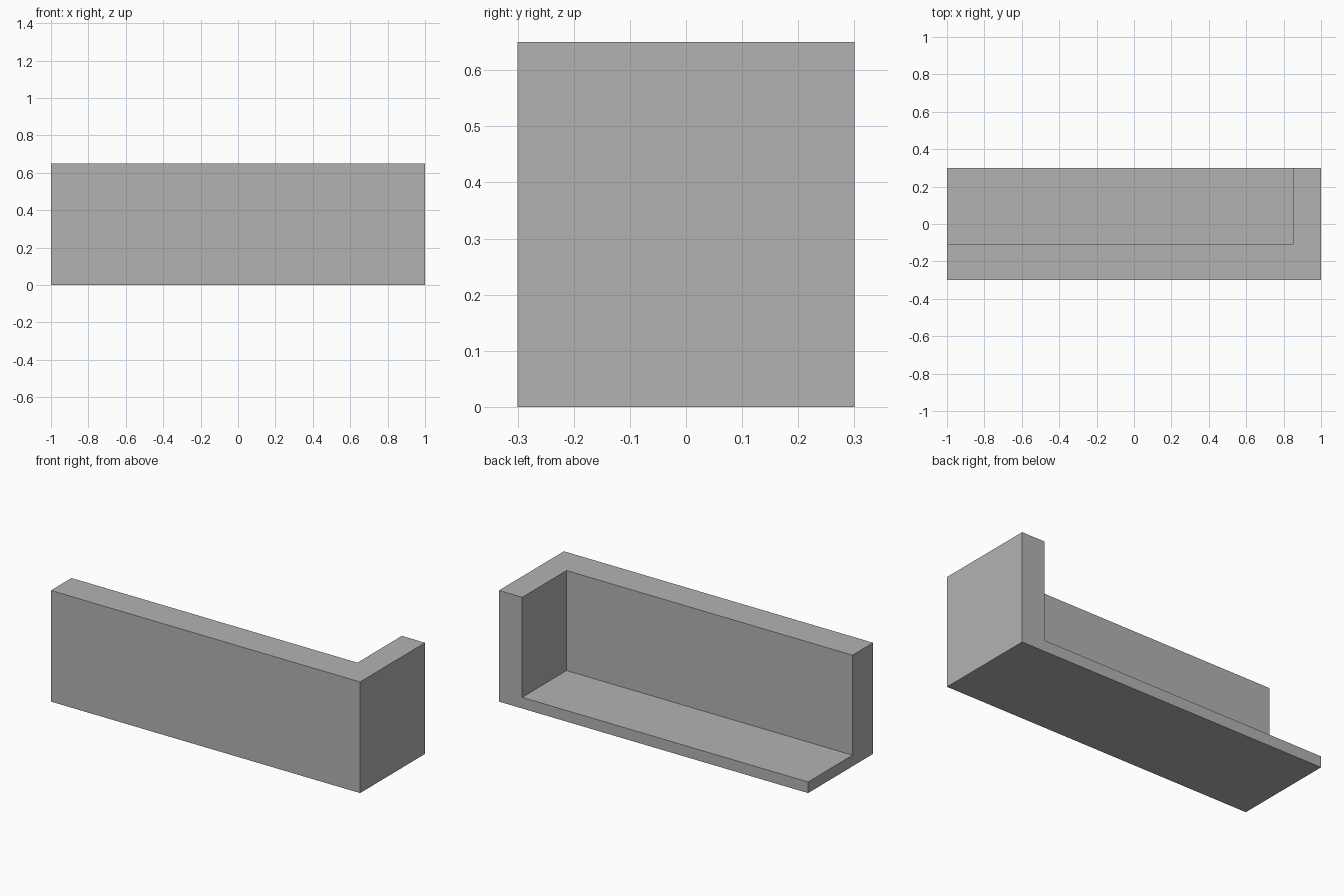
import bpy

if "Cube" in bpy.data.objects:
    bpy.data.objects.remove(bpy.data.objects["Cube"], do_unlink=True)

# Overall size and wall measures
LENGTH, DEPTH, HEIGHT = 2.0, 0.6, 0.65
FRONT_WALL, SIDE_WALL, FLOOR = 0.19, 0.15, 0.065
MARGIN = 0.2

grey = bpy.data.materials.new("plain_grey")
grey.use_nodes = True
colour = (0.45, 0.45, 0.45, 1.0)
grey.diffuse_color = colour
grey.node_tree.nodes["Principled BSDF"].inputs["Base Color"].default_value = colour


def box(name, low, high):
    """Add a box between two opposite corners."""
    centre = [(a + b) / 2 for a, b in zip(low, high)]
    bpy.ops.mesh.primitive_cube_add(size=1, location=centre)
    ob = bpy.context.object
    ob.name = ob.data.name = name
    ob.scale = [b - a for a, b in zip(low, high)]
    bpy.ops.object.transform_apply(location=True, rotation=False, scale=True)
    ob.data.materials.append(grey)
    return ob


# Solid block that becomes the floor with its front wall and left end wall
x, y = LENGTH / 2, DEPTH / 2
body = box("walled_corner_base", (-x, -y, 0), (x, y, HEIGHT))

# Hollow, open to the back, the right end and the top
hollow = box("hollow_cutter",
             (-x - MARGIN, -y + FRONT_WALL, FLOOR),
             (x - SIDE_WALL, y + MARGIN, HEIGHT + MARGIN))
hollow.hide_render = True

cut = body.modifiers.new("cut_hollow", 'BOOLEAN')
cut.operation = 'DIFFERENCE'
cut.solver = 'EXACT'
cut.object = hollow
bpy.context.view_layer.objects.active = body
bpy.ops.object.modifier_apply(modifier=cut.name)
bpy.data.objects.remove(hollow, do_unlink=True)
